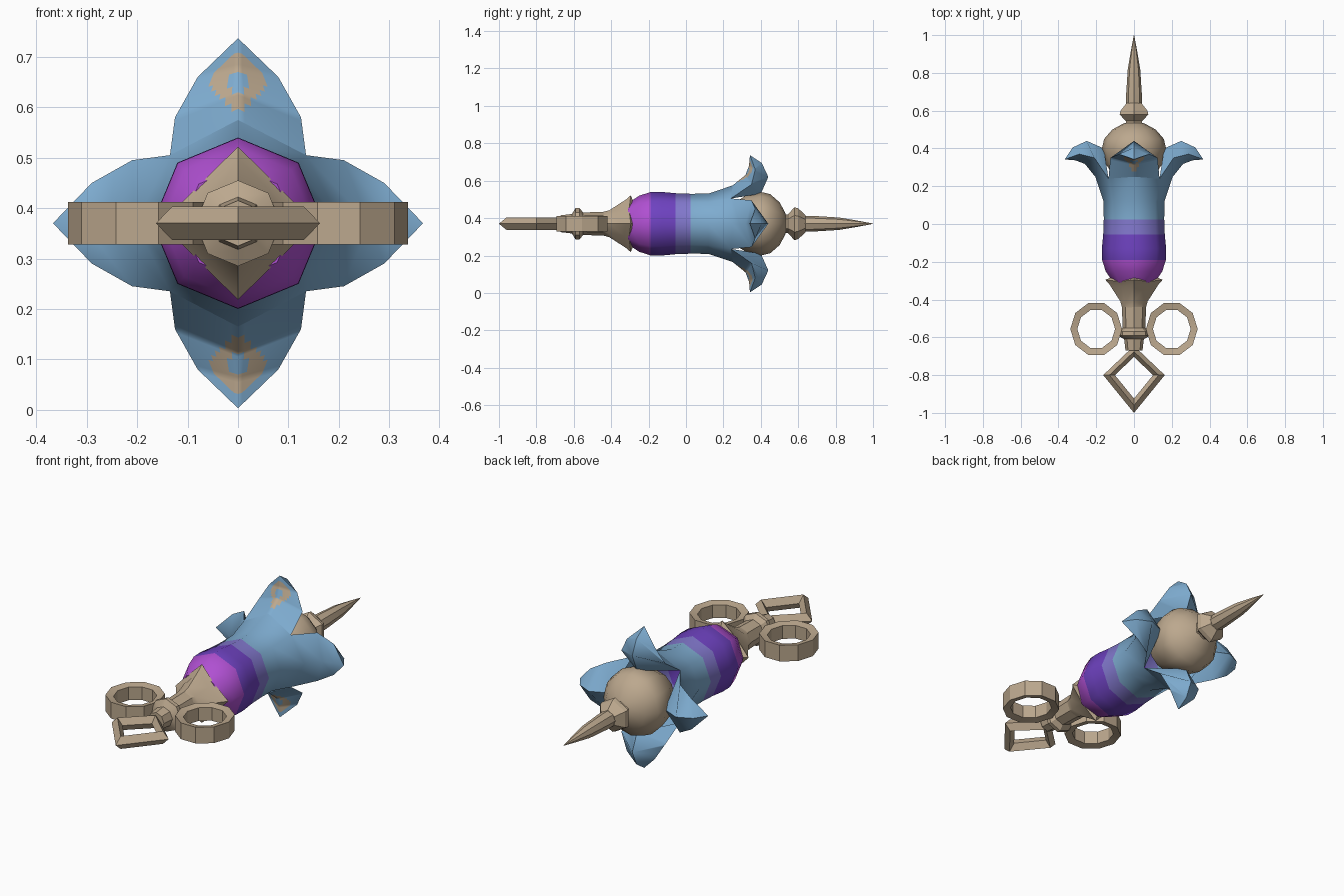
import bpy, bmesh, math
from mathutils import Vector

cube = bpy.data.objects.get("Cube")
if cube:
    bpy.data.objects.remove(cube)

AXIS = 0.37  # height of the long axis


def material(name, rgb):
    col = [(c / 255 / 12.92 if c < 11 else ((c / 255 + 0.055) / 1.055) ** 2.4) for c in rgb] + [1]
    m = bpy.data.materials.new(name)
    m.use_nodes = True
    m.diffuse_color = col
    m.node_tree.nodes["Principled BSDF"].inputs["Base Color"].default_value = col
    return m


TAN = material("tan brass", (188, 168, 142))
BLUE = material("petal blue", (126, 172, 208))
LAVENDER = material("lavender", (130, 120, 205))
PURPLE = material("purple", (110, 66, 192))
MAGENTA = material("magenta", (176, 80, 210))


def finish(bm, name, mats, angle=35):
    bmesh.ops.remove_doubles(bm, verts=bm.verts, dist=0.0005)
    bmesh.ops.recalc_face_normals(bm, faces=bm.faces)
    me = bpy.data.meshes.new(name)
    bm.to_mesh(me)
    bm.free()
    for m in mats:
        me.materials.append(m)
    ob = bpy.data.objects.new(name, me)
    bpy.context.collection.objects.link(ob)
    bpy.ops.object.select_all(action='DESELECT')
    ob.select_set(True)
    bpy.context.view_layer.objects.active = ob
    bpy.ops.object.shade_smooth_by_angle(angle=math.radians(angle))
    return ob


def polar(r, a, y):
    return Vector((r * math.sin(a), y, AXIS + r * math.cos(a)))


def bridge(bm, a, b, mat=0):
    n = len(a)
    for i in range(n):
        f = bm.faces.new((a[i], a[(i + 1) % n], b[(i + 1) % n], b[i]))
        f.material_index = mat


def ring(bm, y, r, sides):
    return [bm.verts.new(polar(r, math.tau * i / sides, y)) for i in range(sides)]


def lathe(name, profile, sides, angle=35):
    bm = bmesh.new()
    rings = [ring(bm, y, r, sides) for y, r in profile]
    for a, b in zip(rings, rings[1:]):
        bridge(bm, a, b)
    bm.faces.new(rings[0])
    bm.faces.new(rings[-1])
    return finish(bm, name, [TAN], angle)


# Banded body that opens into four thick, curled petals
bm = bmesh.new()
body = [(-0.31, 0.11, 0), (-0.25, 0.15, 0), (-0.19, 0.169, 1), (-0.13, 0.17, 1),
        (-0.055, 0.163, 2), (0.025, 0.16, 3), (0.12, 0.161, 3)]
rings = [ring(bm, y, r, 8) for y, r, c in body]
for a, b, (y, r, c) in zip(rings, rings[1:], body):
    bridge(bm, a, b, c)
bm.faces.new(rings[0])
mouth = []
for i in range(8):
    r, y = (0.191, 0.24) if i % 2 else (0.205, 0.25)
    mouth.append(bm.verts.new(polar(r, math.tau * i / 8, y)))
bridge(bm, rings[-1], mouth, 3)

# stations: half width, edge radius, edge y, front radius, front y, back radius, back y
stations = [(0.135, 0.135, 0.24, 0.205, 0.25, 0.16, 0.40),
            (0.125, 0.21, 0.35, 0.26, 0.318, 0.25, 0.44),
            (0.08, 0.29, 0.37, 0.31, 0.337, 0.325, 0.405)]
marked = []
for k in range(4):
    a = k * math.pi / 2
    out = Vector((math.sin(a), 0, math.cos(a)))
    side = Vector((math.cos(a), 0, -math.sin(a)))

    def point(w, r, y):
        return bm.verts.new(out * r + side * w + Vector((0, y, AXIS)))

    tip = point(0, 0.367, 0.342)
    rows = []
    for w, er, ey, fr, fy, br, by in stations:
        rows.append([point(-w, er, ey), point(0, fr, fy), point(w, er, ey), point(0, br, by)])
    for p, q in zip(rows, rows[1:]):
        for i in range(4):
            j = (i + 1) % 4
            f = bm.faces.new((p[i], p[j], q[j], q[i]))
            f.material_index = 3
            if k % 2 == 0 and i < 2:
                marked.append(f)
    for i in range(4):
        f = bm.faces.new((rows[-1][i], rows[-1][(i + 1) % 4], tip))
        f.material_index = 3
        if k % 2 == 0 and i < 2:
            marked.append(f)

# Eye-shaped diamond inlay on the upper and lower petals
edges = list({e for f in marked for e in f.edges})
bmesh.ops.subdivide_edges(bm, edges=edges, cuts=9, use_grid_fill=True)
for f in bm.faces:
    c = f.calc_center_median()
    d = abs(abs(c.z - AXIS) - 0.28)
    if f.calc_area() < 0.0004 and c.y < 0.36:
        inside = (abs(c.x) / 0.056) ** 1.25 + (d / 0.06) ** 1.25 < 1
        if inside and math.hypot(c.x, d) > 0.021:
            f.material_index = 4
finish(bm, "banded_body_with_petals", [MAGENTA, PURPLE, LAVENDER, BLUE, TAN], 50)

# Round core inside the petals
lathe("core", [(0.24, 0.10), (0.32, 0.15), (0.40, 0.17), (0.45, 0.158),
               (0.50, 0.115), (0.53, 0.06), (0.54, 0.03)], 12, 50)

# Collar and spike at the back
lathe("spike_collar", [(0.52, 0.05), (0.545, 0.05), (0.58, 0.088), (0.60, 0.082),
                       (0.64, 0.045)], 6, 20)
lathe("spike", [(0.62, 0.042), (0.68, 0.042), (0.82, 0.033), (0.92, 0.016), (1.0, 0.001)], 8)

# Four-pointed cup at the front of the body
bm = bmesh.new()
cup = [(-0.45, 0.064, 0.062), (-0.42, 0.072, 0.066), (-0.33, 0.13, 0.09),
       (-0.305, 0.152, 0.108), (-0.285, 0.10, 0.09)]
rings = []
for y, corner, flat in cup:
    rings.append([bm.verts.new(polar(flat if i % 2 else corner, math.tau * i / 8,
                                     y + (0 if i % 2 else 0.01))) for i in range(8)])
for a, b in zip(rings, rings[1:]):
    bridge(bm, a, b)
bm.faces.new(rings[0])
bm.faces.new(rings[-1])
finish(bm, "pointed_cup", [TAN], 25)

# Grip shaft with its collar
lathe("grip_shaft", [(-0.67, 0.045), (-0.61, 0.052), (-0.59, 0.085), (-0.57, 0.085),
                     (-0.55, 0.06), (-0.44, 0.064)], 8, 25)


def frame(name, centre, count, section, shape, angle):
    """Closed loop: section lists (scale, z); shape gives the outline offset."""
    bm = bmesh.new()
    loops = []
    for i in range(count):
        o = shape(i)
        loops.append([bm.verts.new((centre[0] + o[0] * s, centre[1] + o[1] * s, AXIS + z))
                      for s, z in section])
    for i in range(count):
        bridge(bm, loops[i], loops[(i + 1) % count])
    return finish(bm, name, [TAN], angle)


# Pair of finger rings
def decagon(i):
    t = math.tau * i / 10
    return 0.137 * math.cos(t), 0.144 * math.sin(t)


for label, sx in (("left", 1), ("right", -1)):
    frame(label + "_finger_ring", (sx * 0.2, -0.556), 10,
          [(1, 0.042), (1, -0.042), (0.73, -0.034), (0.73, 0.034)], decagon, 20)

# Diamond thumb frame with a bevelled section
corners = [(0.163, 0), (0, 0.155), (-0.163, 0), (0, -0.2)]
frame("thumb_frame", (0, -0.8), 4,
      [(1, 0), (0.8, 0.033), (0.62, 0), (0.8, -0.033)], lambda i: corners[i], 10)
